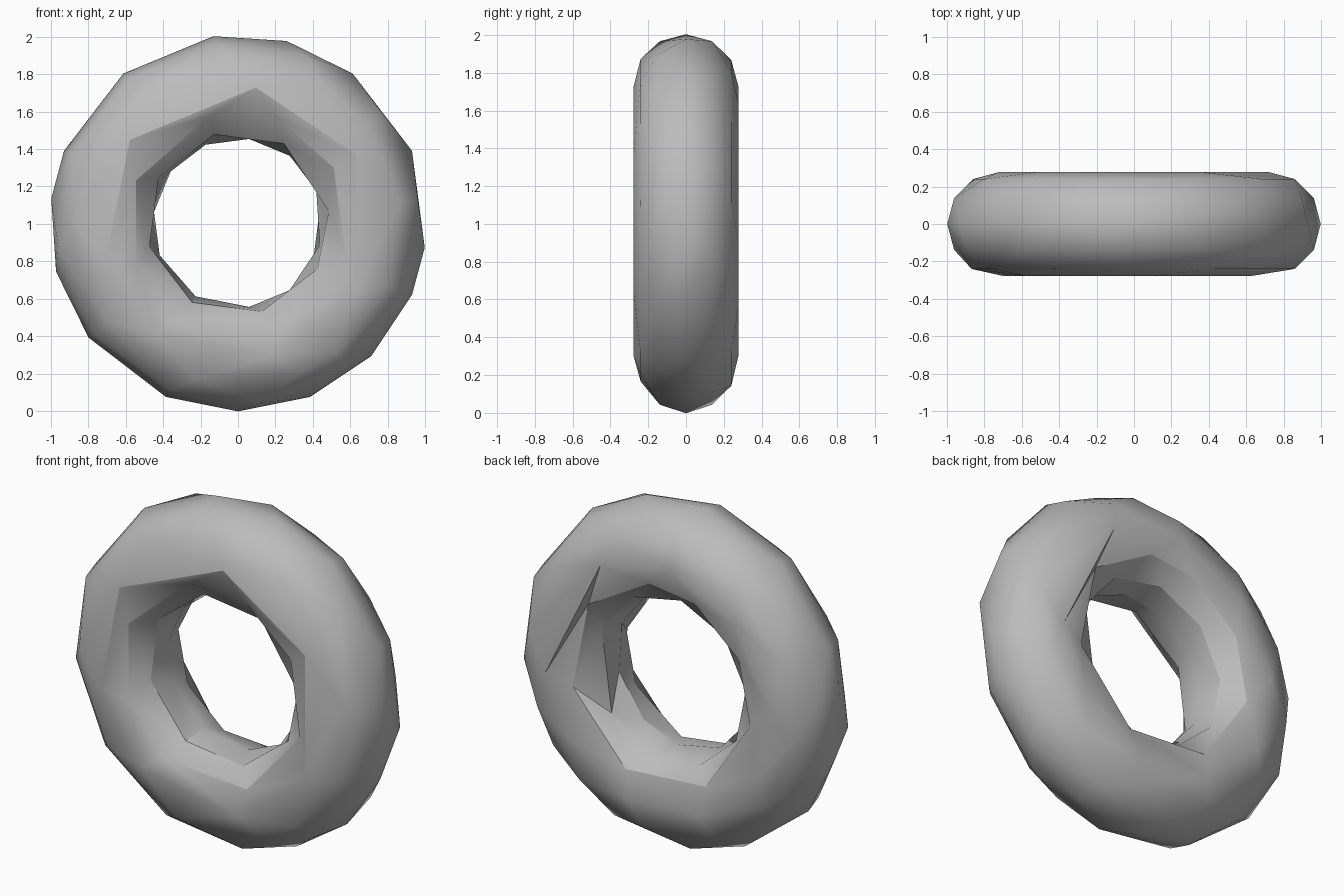
import bpy, bmesh, math

if "Cube" in bpy.data.objects:
    bpy.data.objects.remove(bpy.data.objects["Cube"])

MAJOR, MINOR, STEPS = 0.73, 0.277, 48

# Kept positions (of 48) around each of the 12 loops, from outer rim over the front to the hole and the back
loops = [
    [3, 7, 10, 13, 17, 21, 23, 26, 29, 33, 36, 39, 42, 45, 47],   # outer rim
    list(range(1, 48, 4)),
    [1, 5, 8, 12, 16, 20, 24, 29, 34, 39, 41, 45],
    [4, 11, 19, 26, 31, 38, 44],                                  # front crest
    [4, 9, 14, 21, 27, 32, 39, 46],
    [1, 8, 14, 20, 26, 32, 38, 44],
    [3, 7, 11, 15, 19, 23, 27, 32, 37, 41, 46],                   # hole
    list(range(3, 48, 5)),
    [5, 11, 15, 20, 25, 32, 39, 46],
    [8, 13, 18, 23, 28, 33, 38, 43, 47],                          # back crest
    list(range(1, 48, 4)),
    list(range(3, 48, 4)),
]

bm = bmesh.new()


def loop_verts(k, steps):
    t = math.tau * k / len(loops)
    r = MAJOR + MINOR * math.cos(t)
    y = -MINOR * math.sin(t)
    return [bm.verts.new((r * math.cos(math.tau * s / STEPS), y,
                          1.005 + r * math.sin(math.tau * s / STEPS))) for s in steps]


def zip_loops(a, va, b, vb):
    """Fill the band between two unevenly spaced loops with triangles."""
    na, nb = len(a), len(b)
    pos = lambda s, i: s[i % len(s)] + STEPS * (i // len(s))
    i = j = 0
    while i < na or j < nb:
        step_a = j >= nb or (i < na and pos(a, i) + pos(a, i + 1) <= pos(b, j) + pos(b, j + 1))
        p, q = va[i % na], vb[j % nb]
        if step_a:
            i += 1
            bm.faces.new((p, va[i % na], q))
        else:
            j += 1
            bm.faces.new((p, vb[j % nb], q))


verts = [loop_verts(k, s) for k, s in enumerate(loops)]
for k in range(len(loops)):
    n = (k + 1) % len(loops)
    zip_loops(loops[k], verts[k], loops[n], verts[n])
bmesh.ops.recalc_face_normals(bm, faces=bm.faces[:])

# Faceted ring
mesh = bpy.data.meshes.new("ring")
bm.to_mesh(mesh)
bm.free()
ring = bpy.data.objects.new("ring", mesh)
bpy.context.collection.objects.link(ring)

grey = bpy.data.materials.new("grey")
grey.diffuse_color = (0.5, 0.5, 0.5, 1)
grey.use_nodes = True
grey.node_tree.nodes["Principled BSDF"].inputs["Base Color"].default_value = grey.diffuse_color
mesh.materials.append(grey)

bpy.context.view_layer.objects.active = ring
ring.select_set(True)
bpy.ops.object.shade_smooth_by_angle(angle=math.radians(35))
